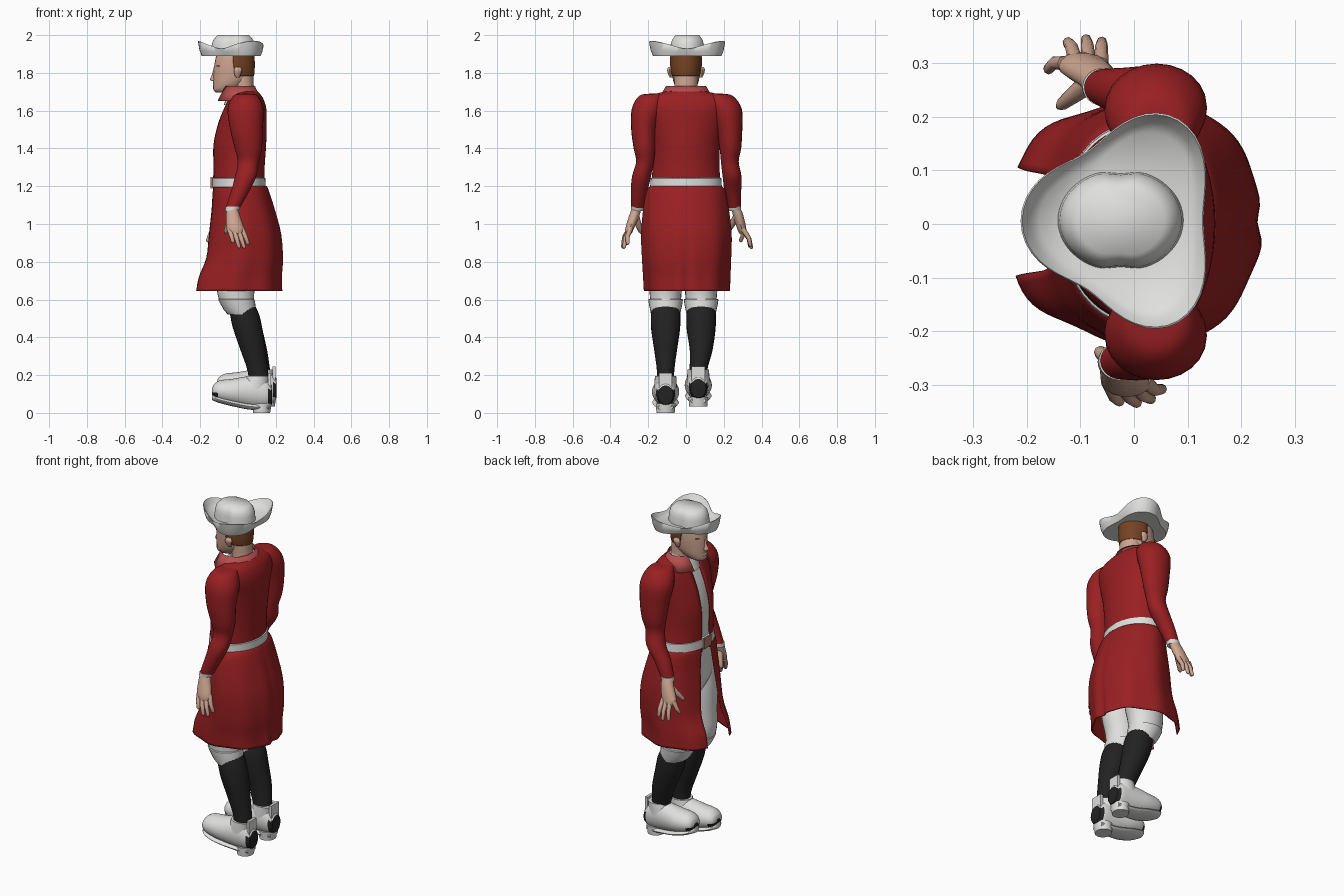
import bpy, bmesh
from math import sin, cos, pi, asin, exp, radians
from mathutils import Vector


def material(name, r, g, b):
    m = bpy.data.materials.new(name)
    m.diffuse_color = (r, g, b, 1)
    return m


RED = material("coat red", .32, .014, .016)
COLLAR = material("faded red", .46, .075, .075)
WHITE = material("off white", .74, .74, .72)
BLACK = material("stocking black", .016, .016, .016)
SKIN = material("skin", .62, .38, .28)
HAIR = material("hair brown", .18, .055, .016)
BUCKLE = material("buckle tan", .45, .2, .13)


def grid(name, rows, mat, closed=True, caps=True, thick=0, angle=40):
    """Skin a list of point rows into one object."""
    bm = bmesh.new()
    vs = [[bm.verts.new(p) for p in row] for row in rows]
    n = len(rows[0])
    for a, b in zip(vs, vs[1:]):
        for i in range(n if closed else n - 1):
            j = (i + 1) % n
            bm.faces.new((a[i], a[j], b[j], b[i]))
    if closed and caps:
        bm.faces.new(vs[0])
        bm.faces.new(vs[-1])
    bmesh.ops.recalc_face_normals(bm, faces=bm.faces)
    me = bpy.data.meshes.new(name)
    bm.to_mesh(me)
    bm.free()
    ob = bpy.data.objects.new(name, me)
    bpy.context.collection.objects.link(ob)
    me.materials.append(mat)
    if thick:
        s = ob.modifiers.new("thickness", 'SOLIDIFY')
        s.thickness = thick
        s.offset = 0
    bpy.ops.object.select_all(action='DESELECT')
    ob.select_set(True)
    bpy.context.view_layer.objects.active = ob
    bpy.ops.object.shade_smooth_by_angle(angle=radians(angle))
    return ob


def spline(rings, k):
    """Catmull-Rom between rings of numbers."""
    out = []
    for i in range(len(rings) - 1):
        p0, p1, p2 = rings[max(i - 1, 0)], rings[i], rings[i + 1]
        p3 = rings[min(i + 2, len(rings) - 1)]
        for s in range(k):
            t = s / k
            out.append([.5 * (2 * b + (c - a) * t + (2 * a - 5 * b + 4 * c - d) * t * t
                              + (3 * b - a - 3 * c + d) * t ** 3)
                        for a, b, c, d in zip(p0, p1, p2, p3)])
    return out + [list(rings[-1])]


def loft(name, rings, mat, n=24, k=4, ripple=None, along_x=False, **kw):
    """Rings (cx, cy, cz, ra, rb[, half gap at the front])."""
    gap = len(rings[0]) > 5
    rows = []
    rs = spline(rings, k)
    for q, r in enumerate(rs):
        g = asin(min(1, r[5] / r[4])) if gap else 0
        row = []
        for i in range(n + gap):
            a = -pi + g + (2 * pi - 2 * g) * i / n
            f = ripple(a, q / (len(rs) - 1)) if ripple else 1
            u, v = r[3] * cos(a) * f, r[4] * sin(a) * f
            row.append((r[0], r[1] + u, r[2] + v) if along_x else (r[0] + u, r[1] + v, r[2]))
        rows.append(row)
    return grid(name, rows, mat, closed=not gap, **kw)


def tube(name, pts, radii, mat, n=8):
    pts = [Vector(p) for p in pts]
    rows = []
    for i, p in enumerate(pts):
        d = pts[min(i + 1, len(pts) - 1)] - pts[max(i - 1, 0)]
        q = d.to_track_quat('Z', 'Y')
        rows.append([p + q @ Vector((radii[i] * cos(2 * pi * j / n), radii[i] * sin(2 * pi * j / n), 0))
                     for j in range(n)])
    return grid(name, rows, mat, angle=70)


def box(name, x0, x1, y0, y1, z0, z1, mat):
    return grid(name, [[(x0, y0, z), (x1, y0, z), (x1, y1, z), (x0, y1, z)] for z in (z0, z1)], mat)


# Hat: three-cornered upturned brim and pinched crown
def brim(s, z, lift=0):
    row = []
    for i in range(60):
        a = 2 * pi * i / 60
        w = cos(3 * (a - pi))
        r = s * (.171 + .029 * w + .006 * cos(a))
        row.append((-.018 + r * cos(a), .006 + 1.08 * r * sin(a), z + lift * w))
    return row


def crown(s, z):
    row = []
    for i in range(60):
        a = 2 * pi * i / 60
        pinch = 1 - .09 * exp(-(cos(a) / .25) ** 2)
        row.append((-.025 + s * .115 * cos(a), .007 + s * .094 * sin(a) * pinch, z))
    return row


grid("hat", [brim(.1, 1.893), brim(.6, 1.892), brim(.9, 1.89), brim(.96, 1.915, .006), brim(1, 1.948, .02),
             brim(.985, 1.95, .02), brim(.91, 1.93, .012), brim(.82, 1.917, .005), crown(1.02, 1.91),
             crown(.99, 1.95), crown(.92, 1.975), crown(.72, 2.0)], WHITE, angle=60)

# Head, nose, ears, hair
loft("head", [(-.085, 0, 1.695, .03, .025), (-.07, 0, 1.71, .06, .045), (-.045, 0, 1.74, .086, .062),
              (-.025, 0, 1.78, .106, .072), (-.022, 0, 1.83, .105, .077), (-.018, 0, 1.88, .1, .077),
              (-.018, 0, 1.91, .09, .07)], SKIN)
loft("neck", [(.03, 0, 1.64, .07, .075), (.03, 0, 1.7, .056, .062), (.025, 0, 1.79, .056, .062)], SKIN)
loft("nose", [(-.12, 0, 1.757, .018, .014), (-.126, 0, 1.766, .022, .016), (-.122, 0, 1.79, .016, .011),
              (-.118, 0, 1.83, .01, .008)], SKIN, n=12)
loft("lips", [(-.12, 0, 1.727, .008, .018), (-.122, 0, 1.736, .012, .024), (-.12, 0, 1.746, .008, .018)],
     SKIN, n=12)
loft("hair", [(.0, 0, 1.785, .083, .07, .0699), (-.012, 0, 1.81, .098, .079, .0789),
              (-.014, 0, 1.85, .101, .082, .0815), (-.014, 0, 1.9, .099, .081, .0805)], HAIR, thick=.004)
for s in (-1, 1):
    loft("ear", [(.0, s * .078, 1.775, .01, .008), (-.003, s * .083, 1.79, .016, .01),
                 (.0, s * .088, 1.815, .022, .012), (.0, s * .084, 1.832, .012, .008)], SKIN, n=12)
    loft("eyebrow", [(-.103, s * .036, 1.834, .013, .016), (-.103, s * .036, 1.838, .013, .016)], HAIR, n=10)

# Shirt front below the open coat
TORSO = [(.002, 0, 1.17, .135, .186, .035), (.004, 0, 1.3, .134, .174, .036), (.008, 0, 1.42, .138, .178, .038),
         (.022, 0, 1.53, .127, .195, .038), (.037, 0, 1.61, .11, .215, .038), (.042, 0, 1.66, .09, .205, .04),
         (.042, 0, 1.685, .074, .165, .045), (.042, 0, 1.7, .06, .1, .05)]
loft("waistcoat", [(x, y, z, a - .008, b - .012) for x, y, z, a, b, g in TORSO], WHITE, n=40)
loft("shirt_neck", [(.01, 0, 1.63, .085, .085), (.015, 0, 1.69, .07, .072), (.02, 0, 1.715, .062, .067)],
     WHITE, caps=False)

# Coat body, skirt with back slit and flaring front edges, collar
loft("coat_body", TORSO, RED, n=48, thick=.006)
loft("coat_skirt", [(.012, 0, 1.2, .137, .18, .04), (.014, 0, 1.175, .148, .205, .045),
                    (.025, 0, 1.08, .168, .222, .06), (.033, .002, .95, .195, .234, .075),
                    (.027, .003, .82, .212, .23, .09), (.002, .004, .72, .232, .224, .098),
                    (-.006, .005, .645, .242, .22, .102)], RED, n=80, thick=.006,
     ripple=lambda a, t: 1 + t * (-.1 * exp(-(a / .13) ** 2) + .025 * cos(8 * a + .5)))
loft("coat_collar", [(.003, 0, 1.652, .124, .148, .07), (.002, 0, 1.73, .088, .106, .07)],
     COLLAR, n=9, k=1, thick=.006, angle=15)

# Belt and buckle
loft("belt", [(.004, 0, 1.192, .136, .184), (.004, 0, 1.195, .142, .19), (.004, 0, 1.242, .141, .187),
              (.004, 0, 1.246, .134, .18)], WHITE, n=40, k=1)
box("buckle", -.145, -.136, -.034, .034, 1.188, 1.25, BUCKLE)

# Arms: sleeve, cuff
for s in (-1, 1):
    d = 0 if s < 0 else -.03
    o = 0 if s < 0 else .008
    e = 0 if s < 0 else .015
    loft("sleeve", [(.04, s * .16, 1.69, .03, .03), (.04, s * .178, 1.678, .065, .07),
                    (.04, s * (.203 + o), 1.61, .095, .084), (.045, s * (.222 + o), 1.5, .086, .068),
                    (.055 + d / 3, s * (.22 + e), 1.4, .072, .057), (.055 + d / 2, s * (.217 + e), 1.33, .056, .047),
                    (.04 + d / 2, s * (.236 + o), 1.25, .056, .05), (.01 + d, s * .248, 1.17, .048, .044),
                    (-.027 + d, s * .256, 1.085, .038, .034)], RED)
    loft("cuff", [(-.026 + d, s * .256, 1.092, .04, .036), (-.032 + d, s * .258, 1.07, .036, .033)], WHITE, k=1)


# Hands: palm rings, then one path for each finger and the thumb
def hand(palm, tips, thumb):
    loft("palm", palm, SKIN, n=14)
    x, y, z, a, b = palm[-2]
    for i, tip in enumerate(tips):
        t = (i - 1.5) / 1.5
        root = Vector((x + a * .75 * t, y + b * .2, z))
        tip = Vector(tip)
        mid = root.lerp(tip, .55) + Vector((0, .008 if y > 0 else -.008, .004))
        tube("finger", [root, mid, root.lerp(tip, .92), tip], [.014, .012, .01, .004], SKIN)
    root, tip = Vector(palm[1][:3]), Vector(thumb)
    tube("thumb", [root, root.lerp(tip, .5), root.lerp(tip, .9), tip], [.022, .017, .012, .005], SKIN)


hand([(-.03, -.257, 1.1, .028, .024), (-.027, -.272, 1.05, .036, .028), (-.015, -.297, .98, .045, .024),
      (-.01, -.305, .95, .032, .018)],
     [(-.025, -.335, .9), (.008, -.338, .872), (.035, -.33, .87), (.055, -.31, .89)], (-.068, -.235, .95))
hand([(-.06, .257, 1.1, .028, .024), (-.07, .275, 1.05, .037, .028), (-.096, .295, .975, .046, .025),
      (-.1, .3, .95, .033, .019)],
     [(-.163, .288, .905), (-.125, .343, .872), (-.09, .349, .868), (-.06, .344, .88)], (-.142, .218, .955))

# Legs: breeches, knee band, stocking, shoe
loft("breeches_seat", [(.01, 0, 1.2, .12, .165), (.01, 0, 1.08, .132, .185), (.01, 0, .98, .128, .18),
                       (.01, 0, .9, .09, .12)], WHITE)
for y, dx, dz in ((-.108, 0, 0), (.08, .025, .035)):
    ya = y if y < 0 else .065
    loft("breeches_leg", [(.01, y, 1.08, .11, .085), (.01, y, .9, .122, .096), (.0, y, .75, .112, .093),
                          (-.012, y, .65, .1, .086), (-.005, y, .58, .09, .08)], WHITE)
    loft("knee_band", [(-.012, y, .6, .085, .08), (-.008, y, .6, .096, .092), (.01, y, .545, .085, .082),
                       (.022, y, .52, .074, .076)], WHITE, k=2)
    loft("stocking", [(.015, y, .58, .07, .07), (.035, y, .52, .077, .078), (.053, y, .44, .077, .076),
                      (.08 + dx / 3, y, .33, .066, .06), (.105 + dx / 2, ya, .22, .054, .046),
                      (.115 + dx, ya, .1 + dz, .05, .044)], BLACK)
    shoe = loft("shoe", [(x + dx, ya, z + dz, a, b) for x, z, a, b in
                         ((-.137, .11, .02, .015), (-.128, .115, .046, .035), (-.095, .116, .066, .056),
                          (-.03, .112, .072, .068), (.04, .112, .066, .08), (.1, .112, .06, .086),
                          (.15, .105, .054, .076), (.18, .095, .04, .05))], WHITE, n=32, along_x=True)
    # dark heel and toe patches
    shoe.data.materials.append(BLACK)
    for f in shoe.data.polygons:
        x, z = f.center.x - dx, f.center.z - dz
        if (x > .155 and z < .125) or (x < -.11 and .08 < z < .11):
            f.material_index = 1
    loft("shoe_collar", [(.09 + dx, ya, .13 + dz, .075, .06), (.1 + dx, ya, .175 + dz, .064, .058),
                         (.106 + dx, ya, .195 + dz, .064, .056)], WHITE, k=2)
    box("heel_tab", .158 + dx, .174 + dx, ya - .035, ya + .035, .125 + dz, .21 + dz, WHITE)
    loft("sole", [(x + dx, ya, z + dz, a, .017) for x, z, a in
                  ((-.138, .085, .025), (-.12, .077, .05), (-.09, .067, .065), (-.03, .052, .07), (.05, .036, .056),
                   (.12, .03, .05), (.165, .03, .04))], WHITE, along_x=True, n=16)
    loft("heel", [(.125 + dx, ya, dz, .045, .048), (.128 + dx, ya, .05 + dz, .05, .052)], WHITE, k=1)
